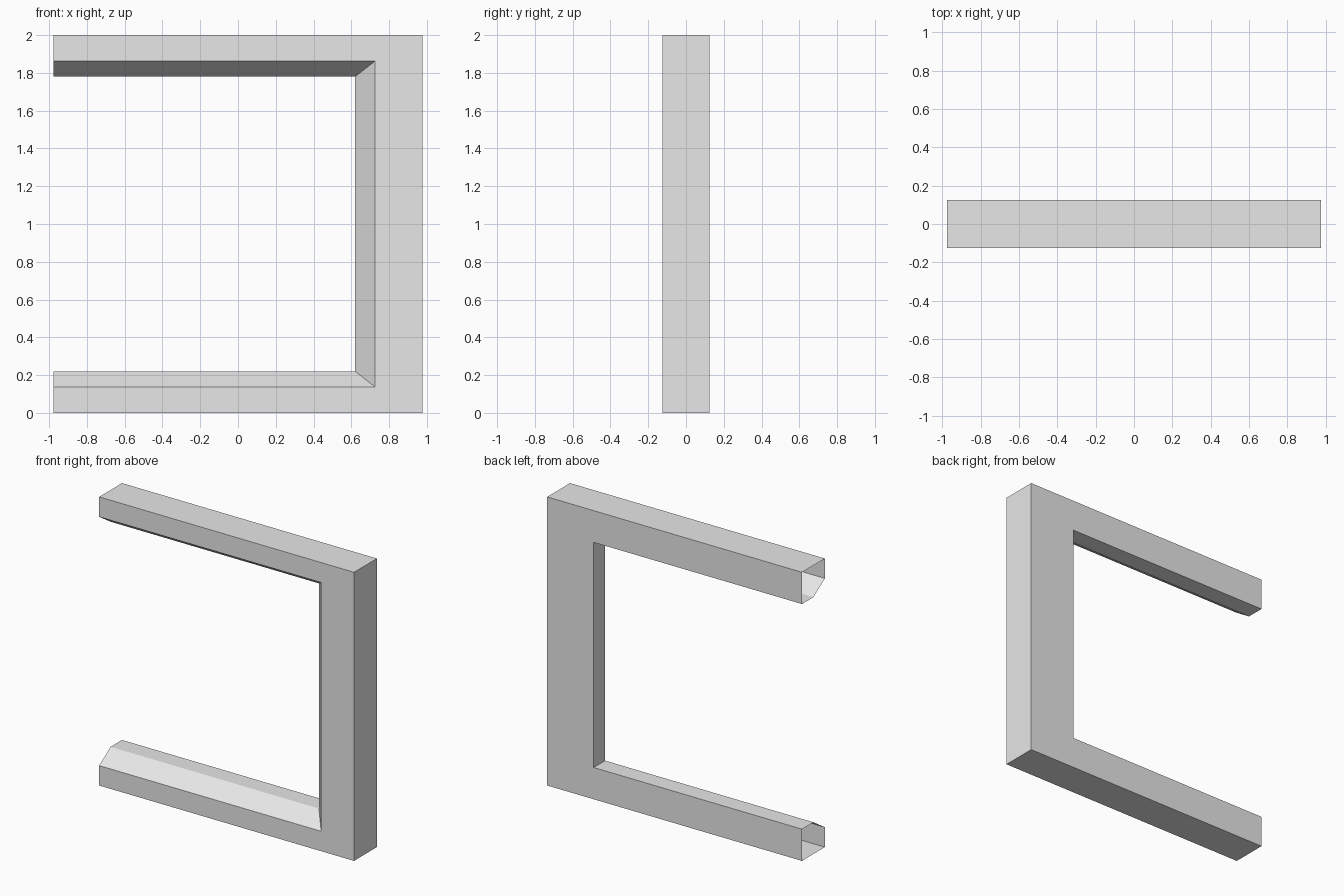
import bpy
import bmesh

cube = bpy.data.objects.get("Cube")
if cube:
    bpy.data.objects.remove(cube, do_unlink=True)

# Plain grey finish
grey = bpy.data.materials.new("plain_grey")
grey.use_nodes = True
colour = (0.8, 0.8, 0.8, 1)
grey.diffuse_color = colour
grey.node_tree.nodes["Principled BSDF"].inputs["Base Color"].default_value = colour

HALF_WIDTH, HEIGHT, HALF_DEPTH = 0.977, 2.0, 0.125

# Section around the frame: (depth, beam thickness, post thickness)
section = [
    (-HALF_DEPTH, 0, 0),
    (-HALF_DEPTH, 0.138, 0.252),
    (0, 0.22, 0.357),
    (HALF_DEPTH, 0.22, 0.357),
    (HALF_DEPTH, 0, 0),
]


def section_ring(bm, at_post, top):
    """One copy of the section, at an open beam end or a mitred corner."""
    ring = []
    for y, beam, post in section:
        x = HALF_WIDTH - post if at_post else -HALF_WIDTH
        z = HEIGHT - beam if top else beam
        ring.append(bm.verts.new((x, y, z)))
    return ring


# C-shaped frame: upper beam, post and lower beam, hollow with open ends
bm = bmesh.new()
rings = [section_ring(bm, *where) for where in
         ((False, True), (True, True), (True, False), (False, False))]
for a, b in zip(rings, rings[1:]):
    for i in range(len(section)):
        j = (i + 1) % len(section)
        bm.faces.new((a[i], a[j], b[j], b[i]))
bmesh.ops.recalc_face_normals(bm, faces=bm.faces)
# Open shell: make sure the top face points up
top_face = max(bm.faces, key=lambda f: f.calc_center_median().z)
if top_face.normal.z < 0:
    bmesh.ops.reverse_faces(bm, faces=bm.faces)

mesh = bpy.data.meshes.new("open_frame")
bm.to_mesh(mesh)
bm.free()
mesh.materials.append(grey)
frame = bpy.data.objects.new("open_frame", mesh)
bpy.context.collection.objects.link(frame)
